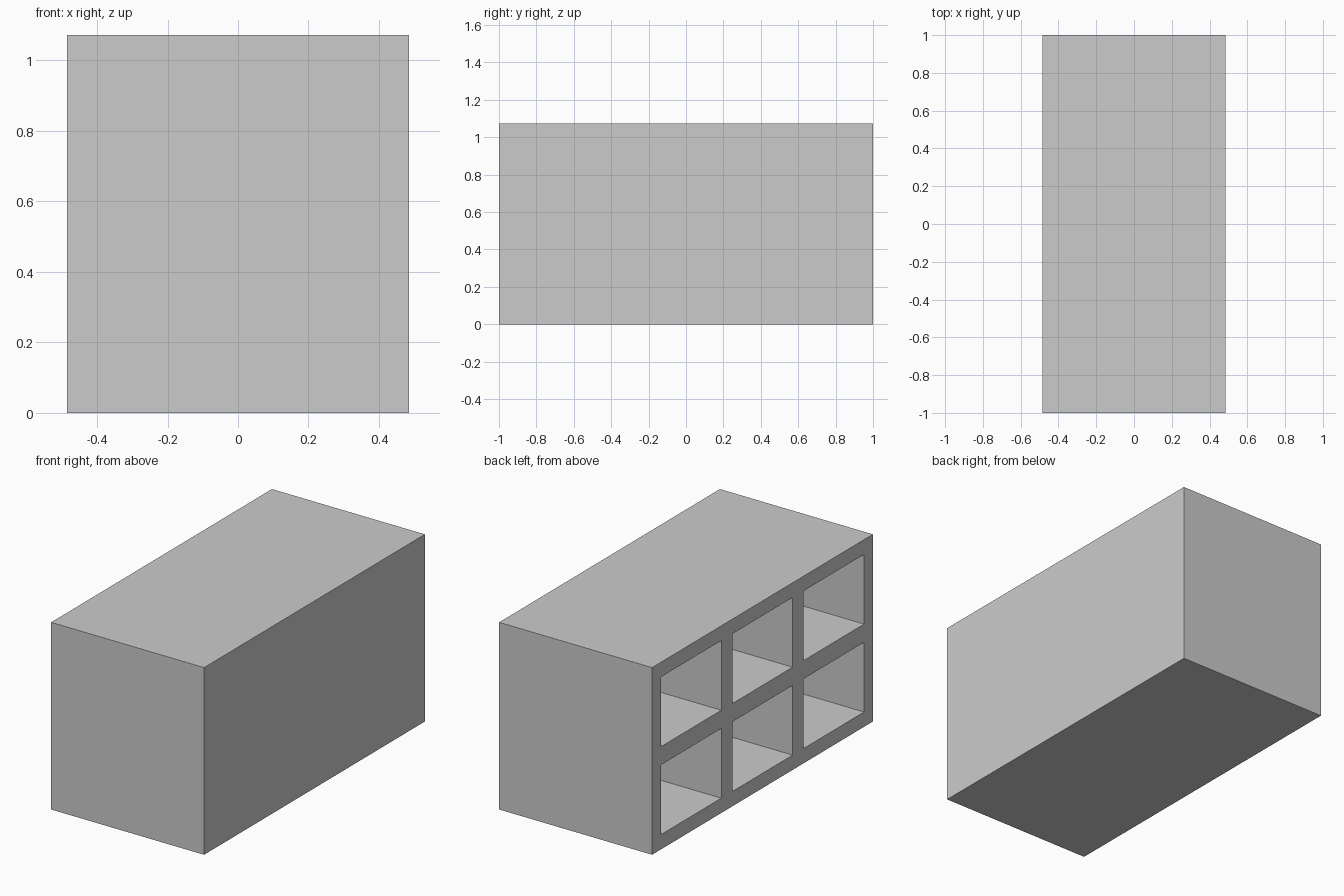
import bpy, bmesh
from mathutils import Vector

if "Cube" in bpy.data.objects:
    bpy.data.objects.remove(bpy.data.objects["Cube"])

HALF_DEPTH, HEIGHT = 0.485, 1.073
BACK = 0.05                      # back panel thickness
Y = [-1, -0.92, -0.373, -0.273, 0.273, 0.373, 0.92, 1]   # frame / opening edges
Z = [0, 0.085, 0.484, 0.589, 0.988, HEIGHT]

bm = bmesh.new()

# Open face of the cabinet (on -x) as a grid of frame strips and openings
grid = [[bm.verts.new((-HALF_DEPTH, y, z)) for z in Z] for y in Y]
openings = []
for i in range(len(Y) - 1):
    for j in range(len(Z) - 1):
        f = bm.faces.new((grid[i][j], grid[i][j + 1], grid[i + 1][j + 1], grid[i + 1][j]))
        if i % 2 and j % 2:
            openings.append(f)

# Outer walls and back panel
rim = [e for e in bm.edges if e.is_boundary]
ext = bmesh.ops.extrude_edge_only(bm, edges=rim)["geom"]
verts = [g for g in ext if isinstance(g, bmesh.types.BMVert)]
bmesh.ops.translate(bm, vec=Vector((2 * HALF_DEPTH, 0, 0)), verts=verts)
bmesh.ops.holes_fill(bm, edges=[e for e in bm.edges if e.is_boundary], sides=0)

# Six compartments pushed into the body
for f in bmesh.ops.extrude_discrete_faces(bm, faces=openings)["faces"]:
    bmesh.ops.translate(bm, vec=Vector((2 * HALF_DEPTH - BACK, 0, 0)), verts=f.verts[:])

bmesh.ops.recalc_face_normals(bm, faces=bm.faces[:])
mesh = bpy.data.meshes.new("cubby_cabinet")
bm.to_mesh(mesh)
bm.free()
bpy.context.collection.objects.link(bpy.data.objects.new("cubby_cabinet", mesh))
